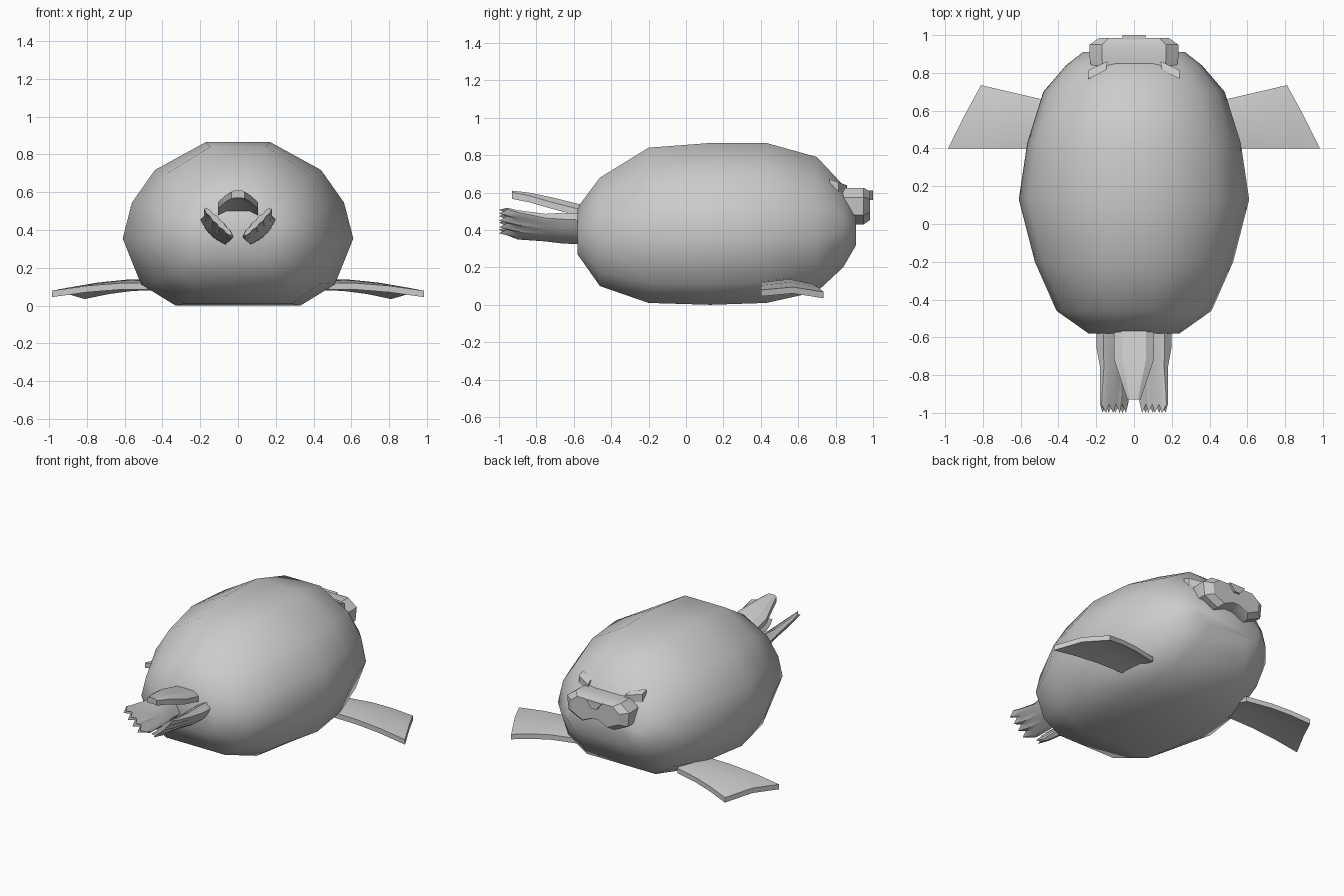
import bpy, bmesh, math

if "Cube" in bpy.data.objects:
    bpy.data.objects.remove(bpy.data.objects["Cube"])


def finish(name, bm, angle):
    bmesh.ops.recalc_face_normals(bm, faces=bm.faces[:])
    me = bpy.data.meshes.new(name)
    bm.to_mesh(me)
    bm.free()
    ob = bpy.data.objects.new(name, me)
    bpy.context.collection.objects.link(ob)
    me.shade_smooth()
    me.set_sharp_from_angle(angle=math.radians(angle))
    return ob


def loft(name, rings, angle=35):
    """Skin equal-length closed rings and cap both ends."""
    bm = bmesh.new()
    vs = [[bm.verts.new(p) for p in r] for r in rings]
    n = len(rings[0])
    for a, b in zip(vs, vs[1:]):
        for i in range(n):
            j = (i + 1) % n
            bm.faces.new((a[i], a[j], b[j], b[i]))
    bm.faces.new(vs[0][::-1])
    bm.faces.new(vs[-1])
    return finish(name, bm, angle)


def mirrored(half):
    return half + [(-x, z) for x, z in reversed(half)]


def flip(rings, s):
    return [[(s * x, y, z) for x, y, z in r] for r in rings]


# body: one twelve-sided section scaled along y (y, half width, bottom, top)
section = mirrored([(.28, 1), (.72, .83), (.92, .63), (1, .41), (.84, .13), (.54, 0)])
stations = [(-.58, .24, .27, .52), (-.46, .41, .10, .68), (-.2, .525, .01, .84),
            (.13, .61, 0, .865), (.43, .565, .01, .865), (.70, .48, .07, .79),
            (.84, .36, .20, .64), (.91, .27, .32, .51)]
loft("body", [[(x * w, y, b + z * (t - b)) for x, z in section]
              for y, w, b, t in stations], 50)

# muzzle: two-lobed outline with a rounded front
lobes = [(.17, .625), (.235, .575), (.225, .48), (.12, .43), (.03, .47)]
outline = mirrored(lobes)
loft("muzzle", [[(x * s, y, .54 + (z - .54) * s) for x, z in outline]
                for y, s in [(.84, .97), (.88, 1), (.95, 1), (.985, .78)]], 30)

# nose: small triangular wedge
tri = [(-.06, .61), (.06, .61), (.02, .56), (-.02, .56)]
loft("nose", [[(x, y, z) for x, z in tri] for y in (.92, 1.0)], 20)

# hind flipper: ridged web across a diagonal, ending in toe points
COLS = 9
def hind_ring(y, x0, z0, x1, z1, thick, ridge, toe):
    top, bot = [], []
    for i in range(COLS):
        t = i / (COLS - 1)
        h = thick * (.55 + .45 * math.sin(math.pi * t)) + (ridge if i % 2 else -ridge)
        x, z = x0 + (x1 - x0) * t, z0 + (z1 - z0) * t
        yy = y + (0 if i % 2 else toe)
        top.append((x - h * .7, yy, z + h * .7))
        bot.append((x + h * .7, yy, z - h * .7))
    return top + bot[::-1]

hind = [hind_ring(-.54, .05, .34, .18, .47, .045, 0, 0),
        hind_ring(-.66, .05, .345, .18, .475, .045, 0, 0),
        hind_ring(-.75, .035, .35, .17, .475, .033, .002, 0),
        hind_ring(-.90, .03, .355, .175, .50, .022, .004, 0),
        hind_ring(-1.0, .035, .375, .175, .515, .015, .003, .045)]

# fore flipper: creased blade, columns run root to tip
columns = [((.38, .40, .105), (.985, .40, .062)),
           ((.38, .54, .125), (.90, .57, .078)),
           ((.38, .635, .10), (.81, .735, .052))]
fore = []
for t in (0, .4, .7, 1):
    mid = [tuple(a + (b - a) * t + (.06 * t * (1 - t) if k == 2 else 0)
                 for k, (a, b) in enumerate(zip(p, q))) for p, q in columns]
    fore.append([(x, y, z + .017) for x, y, z in mid] +
                [(x, y, z - .017) for x, y, z in reversed(mid)])

# eyes: little tilted plates set in the head
plate = [(.14, .862), (.148, .815), (.24, .768), (.24, .815)]
eye = [[(x, y - d, z + d - (y - .815) * .35) for x, y in plate]
       for z, d in ((.60, 0), (.655, 0))]

for s, side in ((1, "right"), (-1, "left")):
    loft("hind_flipper_" + side, flip(hind, s), 30)
    loft("fore_flipper_" + side, flip(fore, s), 30)
    loft("eye_" + side, flip(eye, s), 20)

# tail: arched tapering tongue (y, half width, top z)
tail = []
for y, w, z in [(-.52, .105, .525), (-.72, .105, .575), (-.84, .065, .60), (-.93, .035, .61)]:
    arch = mirrored([(.6 * w, z), (w, z - .25 * w), (w, z - .25 * w - .035), (.6 * w, z - .04)])
    tail.append([(x, y, zz) for x, zz in arch])
loft("tail", tail, 30)
